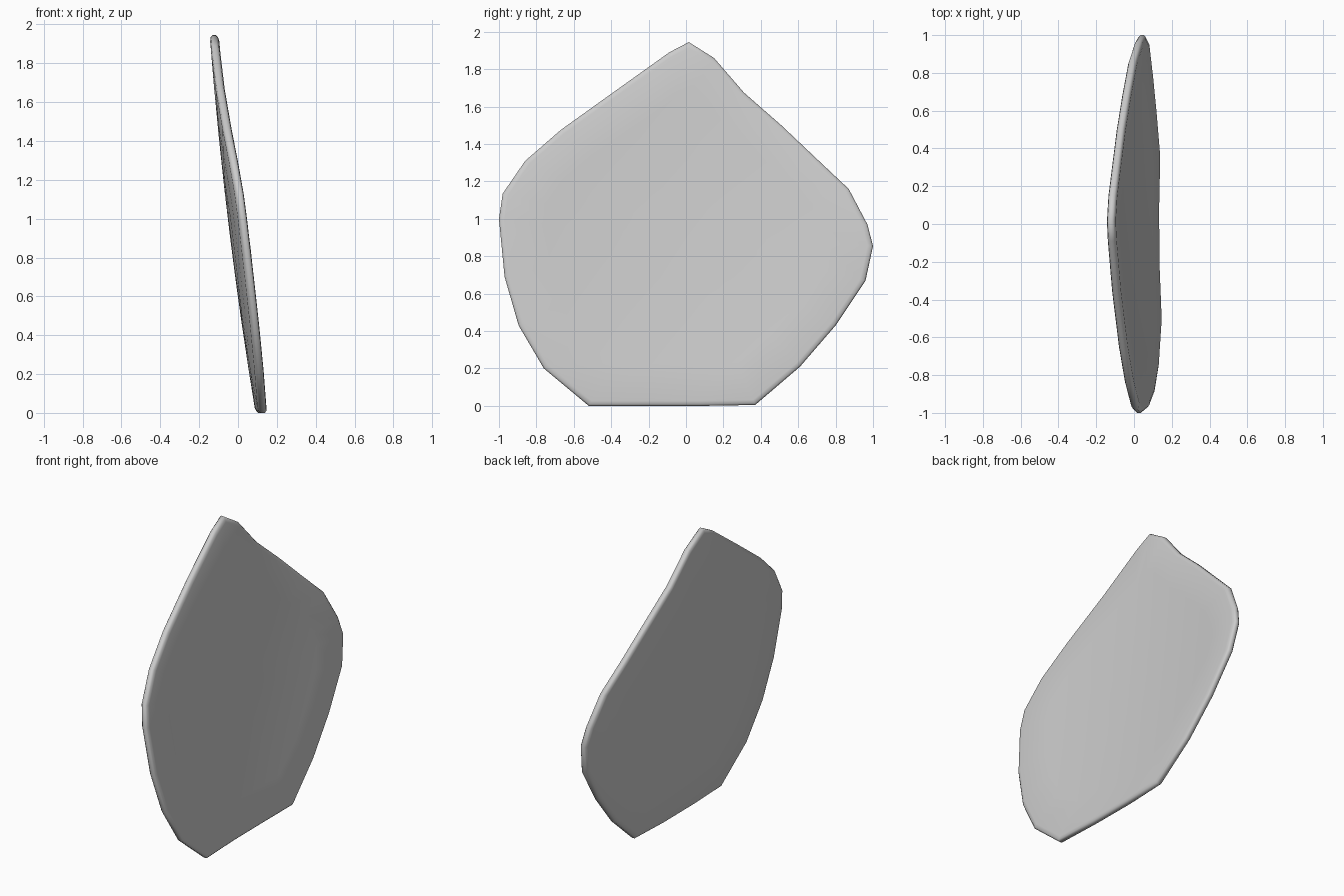
import bpy, bmesh

if "Cube" in bpy.data.objects:
    bpy.data.objects.remove(bpy.data.objects["Cube"])

# Outline of the plate in (y, z), anticlockwise from the bottom left corner
OUTLINE = [(-0.52, 0.0), (-0.22, 0.0), (0.08, 0.0), (0.37, 0.005), (0.61, 0.21),
           (0.80, 0.43), (0.96, 0.67), (1.0, 0.855), (0.97, 0.97), (0.87, 1.16),
           (0.70, 1.32), (0.51, 1.50), (0.31, 1.675), (0.15, 1.86), (0.015, 1.945),
           (-0.09, 1.89), (-0.37, 1.69), (-0.67, 1.475), (-0.86, 1.31),
           (-0.98, 1.135), (-1.0, 1.0), (-0.97, 0.69), (-0.895, 0.43), (-0.76, 0.20)]
CENTRE = (0.0, 0.9)
THICK = 0.047


def plate_x(y, z):
    """Front face of the leaning plate, dished sideways towards +x."""
    return 0.09 - 0.165 * z + 0.0225 * z * z + 0.055 * y * y


# Concentric rings (scale, depth): front face, rounded rim, back face
RINGS = [(0.25, 0), (0.5, 0), (0.75, 0), (0.97, 0.0), (0.99, 0.1), (1.0, 0.3),
         (1.0, 0.7), (0.99, 0.9), (0.97, 1), (0.75, 1), (0.5, 1), (0.25, 1)]

bm = bmesh.new()


def point(y, z, depth):
    return bm.verts.new((plate_x(y, z) + depth * THICK, y, z))


rings = [[point(CENTRE[0] + (y - CENTRE[0]) * s, CENTRE[1] + (z - CENTRE[1]) * s, d)
          for y, z in OUTLINE] for s, d in RINGS]
n = len(OUTLINE)
for a, b in zip(rings, rings[1:]):
    for i in range(n):
        j = (i + 1) % n
        bm.faces.new((a[i], a[j], b[j], b[i]))
for ring, d in ((rings[0], 0), (rings[-1], 1)):
    hub = point(*CENTRE, d)
    for i in range(n):
        bm.faces.new((hub, ring[i], ring[(i + 1) % n]))
bmesh.ops.recalc_face_normals(bm, faces=bm.faces)

mesh = bpy.data.meshes.new("curved_plate")
bm.to_mesh(mesh)
bm.free()
plate = bpy.data.objects.new("curved_plate", mesh)
bpy.context.collection.objects.link(plate)

# Smooth shading with a soft rim
plate.select_set(True)
bpy.context.view_layer.objects.active = plate
bpy.ops.object.shade_smooth_by_angle(angle=1.0)
